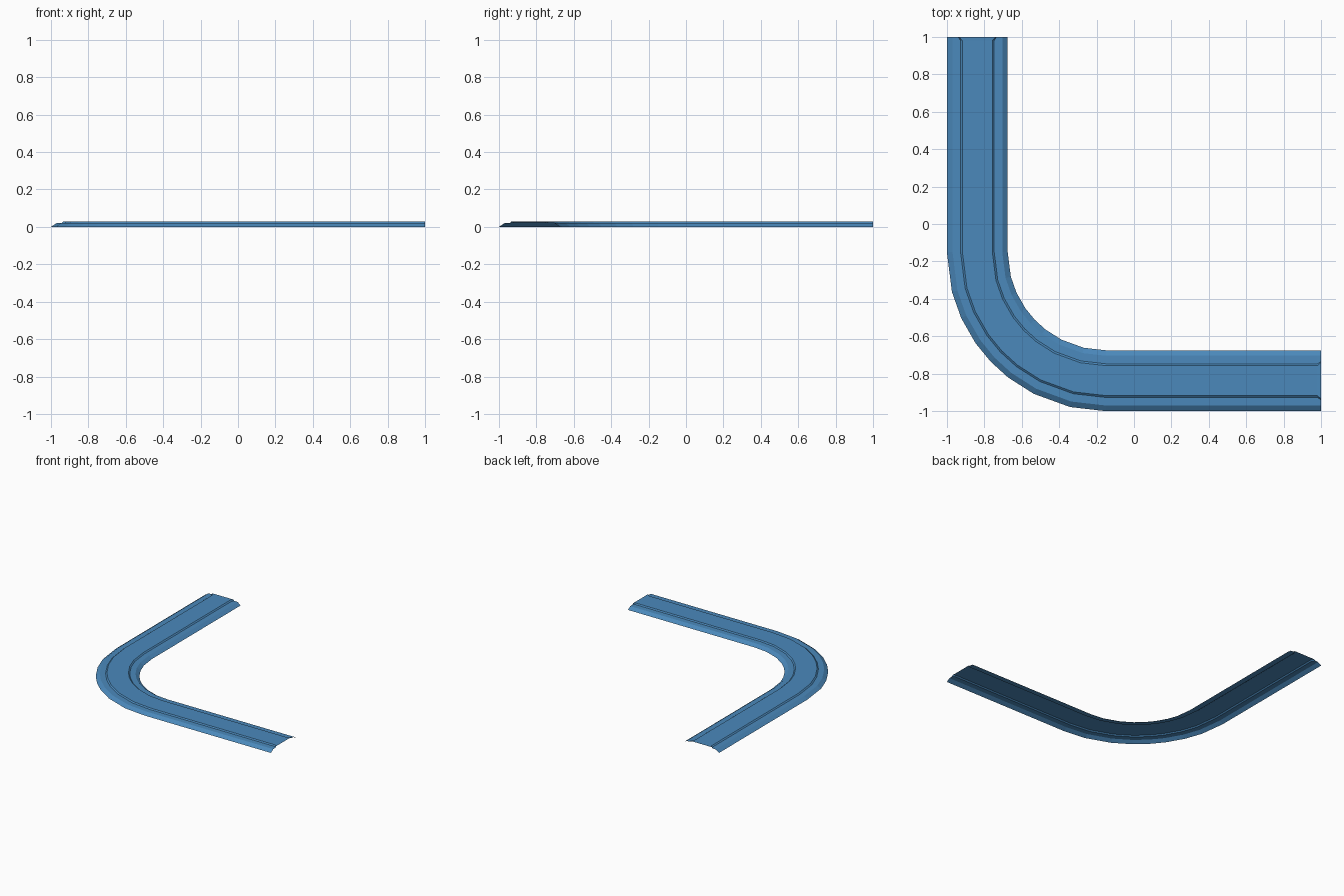
import bpy, bmesh, math

if "Cube" in bpy.data.objects:
    bpy.data.objects.remove(bpy.data.objects["Cube"])

# Cross-section of the track shell: (distance from outer edge, height)
PROFILE = [(0, 0), (0.03, 0.02), (0.073, 0.021), (0.083, 0.029),
           (0.243, 0.029), (0.253, 0.021), (0.296, 0.02), (0.325, 0)]
# Flared lip at the two open ends
LIP = [(0, 0), (0.03, 0.02), (0.06, 0.021), (0.065, 0.03),
       (0.26, 0.03), (0.265, 0.021), (0.296, 0.02), (0.325, 0)]
C, R = -0.15, 0.85          # bend centre (x = y) and outer radius
ANGLES = [0, 14.5, 24.5, 35, 43.5, 52, 63, 77, 90]


def ring(bm, origin, inward, profile):
    return [bm.verts.new((origin[0] + inward[0] * d,
                          origin[1] + inward[1] * d, h)) for d, h in profile]


bm = bmesh.new()
rings = []
# Straight arm along y, with lip
rings.append(ring(bm, (C - R, 1), (1, 0), LIP))
rings.append(ring(bm, (C - R, 0.98), (1, 0), PROFILE))
# Bend
for deg in ANGLES:
    a = math.radians(deg)
    c, s = math.cos(a), math.sin(a)
    rings.append(ring(bm, (C - R * c, C - R * s), (c, s), PROFILE))
# Straight arm along x, with lip
rings.append(ring(bm, (0.98, C - R), (0, 1), PROFILE))
rings.append(ring(bm, (1, C - R), (0, 1), LIP))

# Skin between neighbouring sections, open underneath
for a, b in zip(rings, rings[1:]):
    for i in range(len(PROFILE) - 1):
        bm.faces.new((a[i], b[i], b[i + 1], a[i + 1]))
bm.normal_update()
if sum(f.normal.z for f in bm.faces) < 0:
    bmesh.ops.reverse_faces(bm, faces=bm.faces[:])

mesh = bpy.data.meshes.new("curved_track")
bm.to_mesh(mesh)
bm.free()
track = bpy.data.objects.new("curved_track", mesh)
bpy.context.collection.objects.link(track)

# Blue surface
mat = bpy.data.materials.new("track_blue")
mat.diffuse_color = (0.07, 0.25, 0.5, 1)
mat.use_nodes = True
mat.node_tree.nodes["Principled BSDF"].inputs["Base Color"].default_value = mat.diffuse_color
mesh.materials.append(mat)
